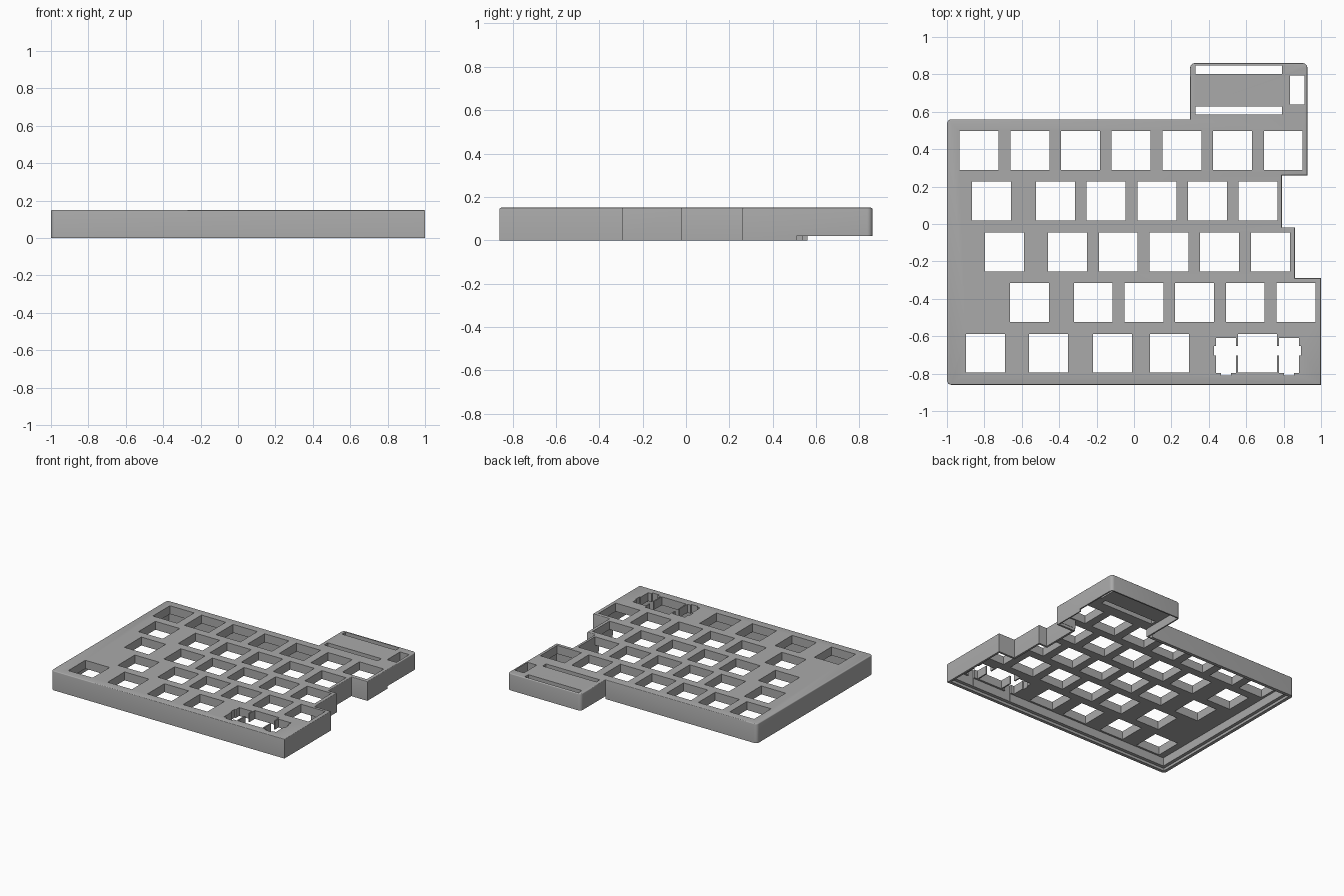
import bpy, bmesh, math
from mathutils import Vector

old = bpy.data.objects.get("Cube")
if old:
    bpy.data.objects.remove(old)

HEIGHT, PLATE_BOTTOM, LIP = 0.15, 0.085, 0.02
PITCH, HOLE = 0.271, 0.208

grey = bpy.data.materials.new("case_grey")
grey.use_nodes = True
grey.diffuse_color = (0.4, 0.4, 0.4, 1)
grey.node_tree.nodes["Principled BSDF"].inputs["Base Color"].default_value = (0.4, 0.4, 0.4, 1)


def add_object(name, bm):
    bmesh.ops.recalc_face_normals(bm, faces=bm.faces)
    mesh = bpy.data.meshes.new(name)
    bm.to_mesh(mesh)
    bm.free()
    obj = bpy.data.objects.new(name, mesh)
    bpy.context.collection.objects.link(obj)
    mesh.materials.append(grey)
    return obj


def extrude_outline(bm, points, z0, z1):
    """Add a closed prism; returns its top face."""
    base = bm.faces.new([bm.verts.new((x, y, z0)) for x, y in points])
    new = bmesh.ops.extrude_face_region(bm, geom=[base])["geom"]
    bmesh.ops.translate(bm, vec=(0, 0, z1 - z0),
                        verts=[g for g in new if isinstance(g, bmesh.types.BMVert)])
    return next(g for g in new if isinstance(g, bmesh.types.BMFace))


def box(bm, x0, x1, y0, y1, z0=0.03, z1=0.3):
    extrude_outline(bm, [(x0, y0), (x1, y0), (x1, y1), (x0, y1)], z0, z1)


def outline(side, edge, pod):
    """Stepped case outline, moved in by side (right), edge (front, left, back), pod."""
    return [(-1 + edge, -0.86 + edge), (1 - side, -0.86 + edge), (1 - side, -0.29 - side),
            (0.86 - side, -0.29 - side), (0.86 - side, -0.018 - side),
            (0.79 - side, -0.018 - side), (0.79 - side, 0.26 + side),
            (0.927 - pod, 0.26 + side), (0.927 - pod, 0.86 - pod), (0.30 + pod, 0.86 - pod),
            (0.30 + pod, 0.56 - edge), (-1 + edge, 0.56 - edge)]


def cut(target, cutter):
    mod = target.modifiers.new("cut", "BOOLEAN")
    mod.operation, mod.solver, mod.object = "DIFFERENCE", "EXACT", cutter
    mod.use_self = True
    bpy.context.view_layer.objects.active = target
    bpy.ops.object.modifier_apply(modifier=mod.name)
    bpy.data.objects.remove(cutter)


# Outer shell with rounded left and pod corners and a softened top rim
bm = bmesh.new()
extrude_outline(bm, outline(0, 0, 0), 0, HEIGHT)
corners = [(-1, -0.86), (-1, 0.56), (0.30, 0.86), (0.927, 0.86)]
upright = [e for e in bm.edges
           if abs(e.verts[0].co.z - e.verts[1].co.z) > 0.1
           and any((e.verts[0].co.xy - Vector(c)).length < 0.001 for c in corners)]
bmesh.ops.bevel(bm, geom=upright, offset=0.025, segments=6, profile=0.5, affect="EDGES")
rim = [e for e in bm.edges if all(v.co.z > HEIGHT - 0.001 for v in e.verts)]
bmesh.ops.bevel(bm, geom=rim, offset=0.006, segments=3, profile=0.5, affect="EDGES")
case = add_object("keyboard_case", bm)

# Hollow underside
bm = bmesh.new()
extrude_outline(bm, outline(0.018, 0.05, 0.011), -0.1, PLATE_BOTTOM)
cut(case, add_object("cavity_cutter", bm))

# Seat for a bottom cover inside the rim
bm = bmesh.new()
extrude_outline(bm, outline(0.016, 0.025, 0.009), -0.1, LIP)
cut(case, add_object("cover_seat_cutter", bm))

# Raised bottom of the rear pod
bm = bmesh.new()
box(bm, 0.30, 1.2, 0.51, 1.2, -0.2, LIP)
cut(case, add_object("pod_floor_cutter", bm))

# Key openings: row start, then a run of evenly spaced keys
bm = bmesh.new()
rows = [([-0.828], -0.557, 6), ([-0.762], -0.42, 5), ([-0.693], -0.355, 5),
        ([-0.559], -0.218, 5), ([-0.794, -0.457, -0.116, 0.19], 0.66, 1)]
for r, (singles, start, count) in enumerate(rows):
    y = 0.393 - r * PITCH
    for x in singles + [start + i * PITCH for i in range(count)]:
        box(bm, x - HOLE / 2, x + HOLE / 2, y - HOLE / 2, y + HOLE / 2)

# Pod slots
box(bm, 0.33, 0.79, 0.803, 0.847)
box(bm, 0.33, 0.79, 0.585, 0.628)
box(bm, 0.833, 0.912, 0.638, 0.795)
cut(case, add_object("opening_cutter", bm))

# Stabiliser openings either side of the wide key
bm = bmesh.new()
for x in (0.492, 0.828):
    box(bm, x - 0.054, x + 0.054, -0.797, -0.61)
    box(bm, x - 0.027, x + 0.027, -0.811, -0.7, 0.02, 0.31)
box(bm, 0.428, 0.892, -0.702, -0.653, 0.01, 0.32)
cut(case, add_object("stabiliser_cutter", bm))

# Smooth the rounded corners only
bpy.ops.object.select_all(action="DESELECT")
case.select_set(True)
bpy.context.view_layer.objects.active = case
bpy.ops.object.shade_smooth_by_angle(angle=math.radians(35))
